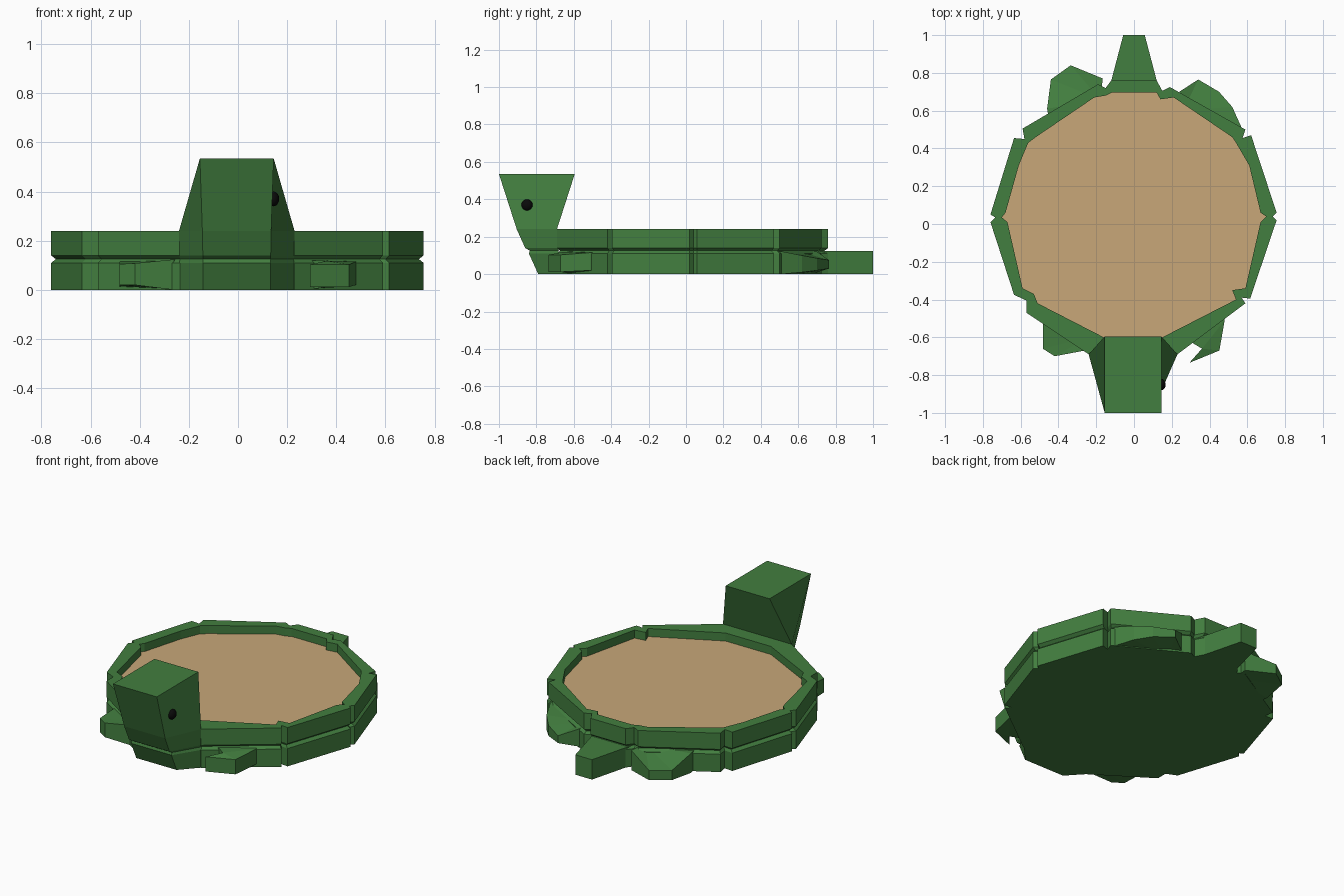
import bpy, bmesh
from mathutils import Vector

if "Cube" in bpy.data.objects:
    bpy.data.objects.remove(bpy.data.objects["Cube"])


def material(name, rgb):
    m = bpy.data.materials.new(name)
    m.diffuse_color = (*rgb, 1)
    m.use_nodes = True
    m.node_tree.nodes["Principled BSDF"].inputs["Base Color"].default_value = m.diffuse_color
    return m


GREEN = material("green_plastic", (0.055, 0.21, 0.05))
SAND = material("sand", (0.58, 0.39, 0.19))
BLACK = material("black", (0.003, 0.003, 0.003))


def loft(name, rings, mat, cap_start=True, cap_end=True):
    """Skin a stack of equal-length point rings."""
    bm = bmesh.new()
    vs = [[bm.verts.new(p) for p in r] for r in rings]
    n = len(rings[0])
    for a, b in zip(vs, vs[1:]):
        for i in range(n):
            j = (i + 1) % n
            bm.faces.new((a[i], a[j], b[j], b[i]))
    if cap_start:
        bm.faces.new(vs[0][::-1])
    if cap_end:
        bm.faces.new(vs[-1])
    bmesh.ops.triangulate(bm, faces=[f for f in bm.faces if len(f.verts) > 4])
    bmesh.ops.recalc_face_normals(bm, faces=bm.faces)
    me = bpy.data.meshes.new(name)
    bm.to_mesh(me)
    bm.free()
    me.materials.append(mat)
    ob = bpy.data.objects.new(name, me)
    bpy.context.collection.objects.link(ob)
    return ob


def level(pts, z, s=1.0):
    return [(x * s, y * s, z) for x, y in pts]


# Rim plan, counter-clockwise from the right: outer and inner edge
outer = [(.755, .06), (.735, .04), (.755, .02),
         (.62, .47), (.575, .455), (.59, .50),
         (.19, .725), (.15, .705), (.12, .76),
         (-.12, .76), (-.15, .72), (-.19, .74),
         (-.59, .505), (-.58, .45), (-.635, .455),
         (-.76, .05), (-.735, .035), (-.76, .01),
         (-.635, -.375), (-.57, -.405), (-.57, -.47),
         (-.24, -.69), (.23, -.69),
         (.59, -.42), (.57, -.39), (.615, -.395)]
inner = [(.67, .06), (.70, .04), (.67, .01),
         (.61, .31), (.54, .43), (.52, .46),
         (.21, .67), (.14, .66), (.12, .695),
         (-.12, .695), (-.15, .68), (-.21, .67),
         (-.52, .46), (-.56, .43), (-.61, .31),
         (-.68, .06), (-.70, .035), (-.67, .01),
         (-.59, -.34), (-.53, -.37), (-.51, -.42),
         (-.16, -.60), (.15, -.60),
         (.54, -.40), (.52, -.35), (.59, -.34)]
# put the side notches in angular order
outer[0:3] = outer[0:3][::-1]
inner[0:3] = inner[0:3][::-1]

# Basin: two stacked tiers with a V groove, then the inner wall
loft("basin", [level(outer, 0), level(outer, .11), level(outer, .125, .975),
               level(outer, .14), level(outer, .24), level(inner, .24),
               level(inner, .185)], GREEN, cap_end=False)

# Sand filling
loft("sand_bed", [level(inner, .185), level(inner, .19)], SAND, cap_start=False)


# Head: sections of (z, front half width, front y, back half width, back y)
def section(z, fw, fy, bw, by):
    return [(-fw - .005, fy, z), (fw - .005, fy, z), (bw - .005, by, z), (-bw - .005, by, z)]


loft("head", [section(0, .138, -.79, .235, -.685),
              section(.11, .138, -.84, .235, -.685),
              section(.125, .138, -.835, .23, -.68),
              section(.14, .138, -.86, .235, -.685),
              section(.24, .14, -.905, .235, -.69),
              section(.535, .15, -1.0, .15, -.595)], GREEN)

# Eye, on the right cheek only
bpy.ops.mesh.primitive_uv_sphere_add(segments=16, ring_count=8, radius=.03,
                                     location=(.145, -.85, .37))
eye = bpy.context.object
eye.name = "eye"
eye.scale = (.75, 1, 1)
eye.data.materials.append(BLACK)
bpy.ops.object.shade_smooth_by_angle()


# Tail
tail = [(-.15, .66), (.15, .66), (.12, .76), (.057, 1.0), (-.057, 1.0), (-.12, .76)]
loft("tail", [level(tail, 0), level(tail, .123)], GREEN)


# Feet: outline points with their own low and high z
def foot(name, pts):
    loft(name, [[(x, y, lo) for x, y, lo, hi in pts],
                [(x, y, hi) for x, y, lo, hi in pts]], GREEN)


foot("front_left_foot", [(-.48, -.45, .01, .12), (-.483, -.66, .02, .105),
                         (-.42, -.70, .02, .108), (-.26, -.67, 0, .124),
                         (-.24, -.60, 0, .124)])
foot("front_right_foot", [(.26, -.60, 0, .122), (.36, -.66, .01, .118),
                          (.293, -.735, .012, .103), (.452, -.67, .012, .103),
                          (.48, -.51, .02, .115), (.45, -.42, .02, .122)])
foot("back_right_foot", [(.56, .45, 0, .124), (.57, .51, 0, .122), (.52, .62, .01, .10),
                         (.45, .70, .02, .085), (.34, .765, .03, .075),
                         (.24, .70, .01, .12), (.26, .60, 0, .124)])
foot("back_left_foot", [(-.18, .66, 0, .124), (-.165, .77, 0, .122), (-.335, .84, .01, .07),
                        (-.44, .765, .01, .07), (-.46, .61, 0, .12), (-.44, .50, 0, .124)])
